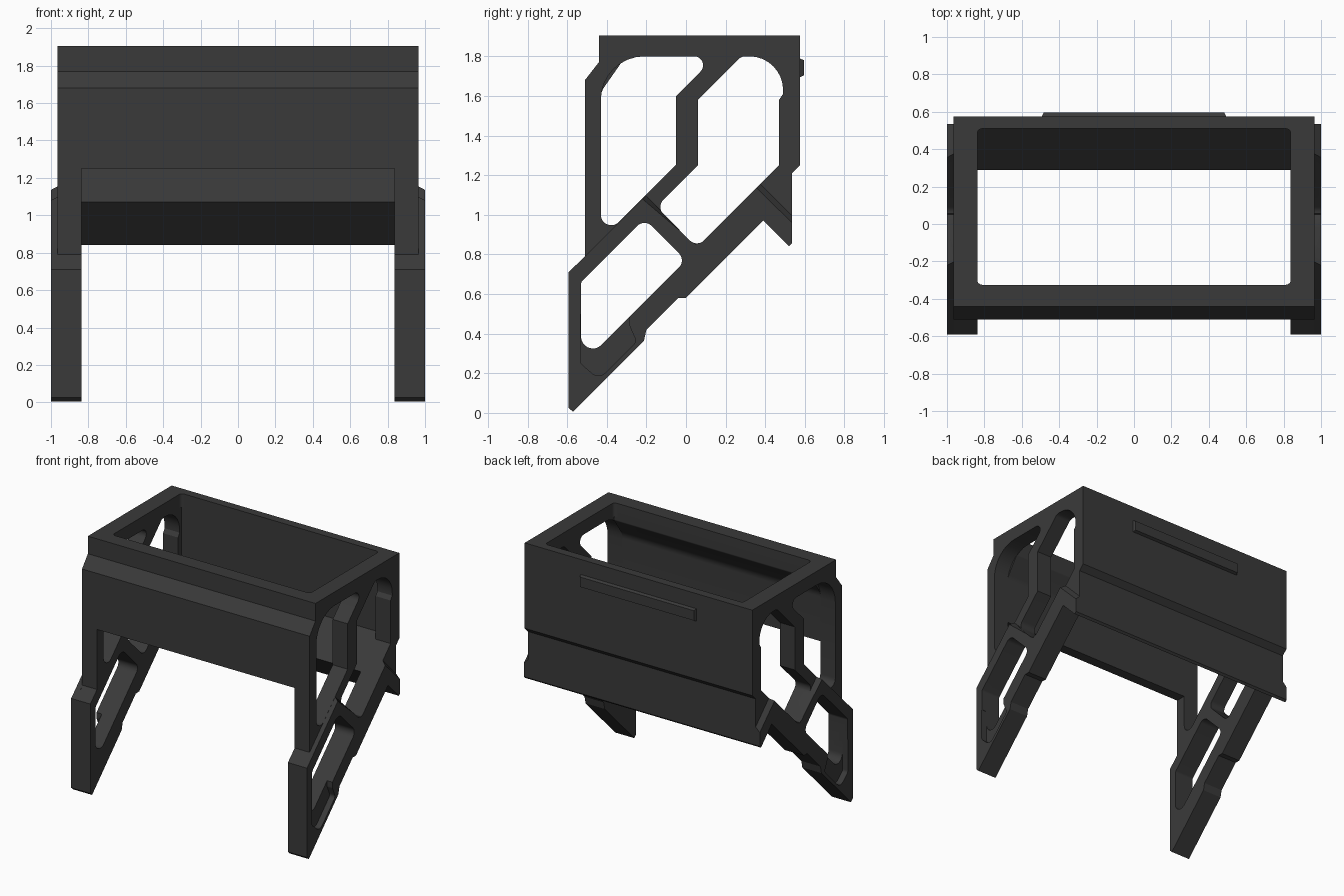
import bpy, bmesh, math
from mathutils import Vector

if "Cube" in bpy.data.objects:
    bpy.data.objects.remove(bpy.data.objects["Cube"])

metal = bpy.data.materials.new("dark_grey_metal")
metal.diffuse_color = (0.042, 0.042, 0.042, 1)
metal.use_nodes = True
metal.node_tree.nodes["Principled BSDF"].inputs["Base Color"].default_value = metal.diffuse_color


def make_object(name, bm):
    bmesh.ops.recalc_face_normals(bm, faces=bm.faces)
    me = bpy.data.meshes.new(name)
    bm.to_mesh(me)
    bm.free()
    me.materials.append(metal)
    ob = bpy.data.objects.new(name, me)
    bpy.context.collection.objects.link(ob)
    return ob


def rounded(corners, n=8):
    """Turn (y, z, radius) corners into a profile with arcs."""
    out = []
    for i, c in enumerate(corners):
        p = Vector(c[:2])
        r = c[2] if len(c) > 2 else 0
        if not r:
            out.append(p)
            continue
        a = (Vector(corners[i - 1][:2]) - p).normalized()
        b = (Vector(corners[(i + 1) % len(corners)][:2]) - p).normalized()
        half = a.angle(b) / 2
        centre = p + (a + b).normalized() * (r / math.sin(half))
        s = p + a * (r / math.tan(half)) - centre
        e = p + b * (r / math.tan(half)) - centre
        a0 = math.atan2(s.y, s.x)
        d = (math.atan2(e.y, e.x) - a0 + math.pi) % (2 * math.pi) - math.pi
        for k in range(n + 1):
            t = a0 + d * k / n
            out.append(centre + Vector((math.cos(t), math.sin(t))) * r)
    return out


def prism(name, pts, x0, x1, pts_outer=None):
    """Extrude a side profile from x0 to x1, optionally tapering."""
    bm = bmesh.new()
    a = [bm.verts.new((x0, p[0], p[1])) for p in pts]
    b = [bm.verts.new((x1, p[0], p[1])) for p in (pts_outer or pts)]
    bm.faces.new(a)
    bm.faces.new(b[::-1])
    for i in range(len(a)):
        j = (i + 1) % len(a)
        bm.faces.new((a[i], b[i], b[j], a[j]))
    return make_object(name, bm)


def rod(x, p0, p1, r):
    """Drill cutter between two (y, z) points."""
    a, b = Vector((x, *p0)), Vector((x, *p1))
    bm = bmesh.new()
    bmesh.ops.create_cone(bm, cap_ends=True, segments=24, radius1=r, radius2=r, depth=(b - a).length)
    rot = (b - a).to_track_quat('Z', 'Y').to_matrix()
    for v in bm.verts:
        v.co = rot @ v.co + (a + b) / 2
    return make_object("drill_cutter", bm)


def activate(ob):
    bpy.ops.object.select_all(action='DESELECT')
    ob.select_set(True)
    bpy.context.view_layer.objects.active = ob


def combine(ob, other, op='DIFFERENCE'):
    activate(ob)
    m = ob.modifiers.new("cut", 'BOOLEAN')
    m.operation, m.object, m.solver = op, other, 'EXACT'
    bpy.ops.object.modifier_apply(modifier=m.name)
    bpy.data.objects.remove(other)


def smooth(ob):
    activate(ob)
    bpy.ops.object.shade_smooth_by_angle(angle=math.radians(25))


# Side frame: upper plate plus the thicker diagonal leg
outline = [(-.44, 1.905), (.575, 1.905), (.575, 1.25), (.535, 1.21), (.535, .855), (.52, .84),
           (.39, .97), (0, .58), (-.04, .58), (-.2, .42), (-.212, .365), (-.57, .005), (-.592, .025),
           (-.592, .71), (-.51, .79), (-.51, 1.68), (-.44, 1.77)]
side = prism("side_frame", outline, .838, .965)
foot = [(-.592, .71), (-.592, .025), (-.57, .005), (-.212, .365), (-.2, .42), (-.04, .58),
        (0, .58), (.39, .97), (.52, .84), (.535, .855)]
pad_in = foot + [(.535, 1.0), (.372, 1.163), (.05, .85), (-.2, 1.1)]
pad_out = foot + [(.535, .96), (.35, 1.141), (.05, .85), (-.22, 1.08)]
combine(side, prism("leg_pad", [(p[0], p[1]) for p in pad_in], .96, 1.0, pad_out), 'UNION')

# Weight-saving windows through the side
windows = [
    [(-.43, 1.8, .22), (.15, 1.8, .045), (-.05, 1.6), (-.05, 1.252), (-.43, .872, .053)],
    [(.06, 1.58), (.28, 1.8, .05), (.49, 1.8, .17), (.49, 1.61), (.47, 1.58), (.47, 1.25),
     (.055, .835, .05), (-.15, 1.04, .05), (.06, 1.25)],
    [(-.53, .66, .03), (-.21, .98, .05), (0, .77, .05), (-.53, .24, .06)],
]
for w in windows:
    combine(side, prism("window_cutter", rounded(w), .7, 1.1))

# Shallow pocket on the outside of the foot
pocket = [(-.532, .5), (-.532, .25, .03), (-.44, .17, .05), (-.25, .36, .03), (-.285, .44, .03), (-.285, .52)]
combine(side, prism("pocket_cutter", rounded(pocket), .955, 1.1))

# Counterbored screw holes across the diagonal leg
for start, seat, end in [((-.72, .33), (-.545, .155), (-.4, .01)),
                         ((.15, 1.13), (.275, 1.005), (.42, .86))]:
    combine(side, rod(.915, start, seat, .053))
    combine(side, rod(.915, start, end, .025))
smooth(side)
mirror = side.modifiers.new("mirror", 'MIRROR')
mirror.use_mirror_merge = False

# Front panel with a thick curved upper rim
front = prism("front_panel", rounded([
    (-.51, 1.25), (-.51, 1.68), (-.44, 1.77), (-.44, 1.905), (-.325, 1.905),
    (-.325, 1.77, .02), (-.43, 1.62, .1), (-.43, 1.25)]), -.84, .84)

# Back panel with the angled lower rail
back = prism("back_panel", [
    (.51, 1.905), (.575, 1.905), (.575, 1.25), (.535, 1.21), (.535, .855), (.52, .84),
    (.29, 1.07), (.51, 1.29)], -.84, .84)

# Screw holes through front and back, counterbored inside the back
for x in (-.6, .6):
    combine(front, rod(x, (-.7, 1.745), (-.2, 1.745), .028))
    combine(back, rod(x, (.4, 1.745), (.7, 1.745), .026))
    combine(back, rod(x, (.4, 1.745), (.54, 1.745), .05))
smooth(front)
smooth(back)

# Rounded inner corners of the top opening
for sx in (-1, 1):
    for y, sy in ((-.325, 1), (.51, -1)):
        bm = bmesh.new()
        pts = [(.84, y)] + [(.81 + .03 * math.sin(t), y + sy * .03 * (1 - math.cos(t)))
                            for t in [k * math.pi / 12 for k in range(7)]]
        f = bm.faces.new([bm.verts.new((sx * px, py, 1.8)) for px, py in pts])
        top = bmesh.ops.extrude_face_region(bm, geom=[f])["geom"]
        bmesh.ops.translate(bm, vec=(0, 0, .105), verts=[v for v in top if isinstance(v, bmesh.types.BMVert)])
        smooth(make_object("rim_corner", bm))

# Raised locating bar on the back
bm = bmesh.new()
bmesh.ops.create_cube(bm, size=1)
for v in bm.verts:
    inset = .012 if v.co.y > 0 else 0
    v.co = (math.copysign(.495 - inset, v.co.x), .595 if v.co.y > 0 else .57,
            1.742 + math.copysign(.05 - inset, v.co.z))
make_object("back_bar", bm)
